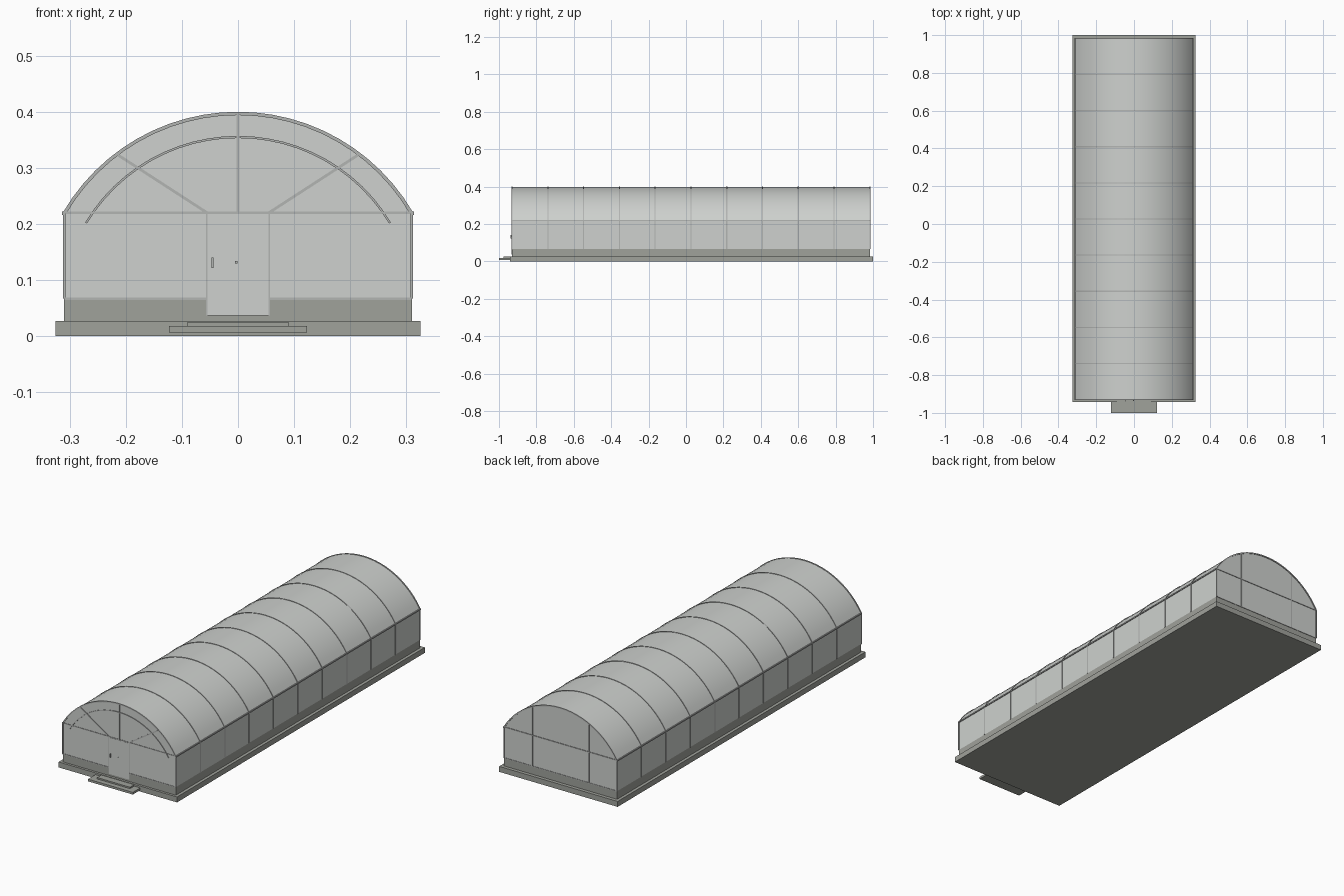
import bpy, bmesh, math
from mathutils import Vector

cube = bpy.data.objects.get("Cube")
if cube:
    bpy.data.objects.remove(cube, do_unlink=True)


def material(name, rgb):
    m = bpy.data.materials.new(name)
    m.use_nodes = True
    m.diffuse_color = (*rgb, 1)
    m.node_tree.nodes["Principled BSDF"].inputs["Base Color"].default_value = (*rgb, 1)
    return m


PANEL = material("pale grey panel", (0.62, 0.64, 0.62))
FRAME = material("grey metal frame", (0.45, 0.46, 0.45))
STONE = material("grey concrete", (0.35, 0.36, 0.33))

HALF, EAVE, TOP, CURB = 0.31, 0.22, 0.398, 0.067
FRONT, BACK, BAYS = -0.93, 0.983, 10
RISE = TOP - EAVE
RADIUS = (HALF ** 2 + RISE ** 2) / (2 * RISE)
CENTRE = TOP - RADIUS
SPREAD = math.asin(HALF / RADIUS)


def finish(name, bm, mat, smooth=False):
    bmesh.ops.recalc_face_normals(bm, faces=bm.faces)
    mesh = bpy.data.meshes.new(name)
    bm.to_mesh(mesh)
    bm.free()
    mesh.materials.append(mat)
    ob = bpy.data.objects.new(name, mesh)
    bpy.context.collection.objects.link(ob)
    if smooth:
        bpy.ops.object.select_all(action='DESELECT')
        ob.select_set(True)
        bpy.context.view_layer.objects.active = ob
        bpy.ops.object.shade_smooth_by_angle(angle=math.radians(30))
    return ob


def box(name, x, y, z, mat):
    """Box from (min, max) ranges on each axis."""
    bm = bmesh.new()
    bmesh.ops.create_cube(bm, size=1)
    for v in bm.verts:
        v.co = [r[0] if c < 0 else r[1] for c, r in zip(v.co, (x, y, z))]
    return finish(name, bm, mat)


def arc(radius, spread, steps=24):
    """Points (x, z) along an arch, from -x to +x."""
    angles = [spread * (2 * i / steps - 1) for i in range(steps + 1)]
    return [(radius * math.sin(a), CENTRE + radius * math.cos(a)) for a in angles]


def arch(name, inner, outer, spread, y, mat):
    """Solid arched band between two radii, running along y."""
    outline = arc(outer, spread) + arc(inner, spread)[::-1]
    bm = bmesh.new()
    n = len(outline)
    rows = [[bm.verts.new((px, yy, pz)) for px, pz in outline] for yy in y]
    for i in range(n):
        j = (i + 1) % n
        bm.faces.new((rows[0][i], rows[0][j], rows[1][j], rows[1][i]))
    for row in rows:
        for i in range(n // 2 - 1):
            bm.faces.new((row[i], row[i + 1], row[n - 2 - i], row[n - 1 - i]))
    return finish(name, bm, mat, smooth=True)


def bar(name, a, b, width, mat):
    """Square bar between two points in the xz plane of a gable."""
    a, b = Vector(a), Vector(b)
    bm = bmesh.new()
    bmesh.ops.create_cube(bm, size=1)
    bmesh.ops.scale(bm, vec=(width, width, (b - a).length), verts=bm.verts)
    bmesh.ops.rotate(bm, matrix=(b - a).to_track_quat('Z', 'Y').to_matrix(), verts=bm.verts)
    bmesh.ops.translate(bm, vec=(a + b) / 2, verts=bm.verts)
    return finish(name, bm, mat)


# Foundation, curb and entrance steps
box("foundation_slab", (-0.325, 0.325), (-0.942, 1.0), (0, 0.027), STONE)
box("curb", (-HALF, HALF), (FRONT, BACK), (0.027, CURB), STONE)
box("lower_step", (-0.123, 0.123), (-1.0, -0.94), (0.007, 0.018), STONE)
box("upper_step", (-0.09, 0.09), (-0.975, -0.94), (0.018, 0.025), STONE)

# Side walls and arched roof skin
for side, s in (("left", 1), ("right", -1)):
    box(side + "_wall", sorted((s * HALF, s * (HALF - 0.004))), (FRONT, BACK), (CURB, EAVE), PANEL)
    box(side + "_eave_rail", sorted((s * (HALF - 0.002), s * (HALF + 0.004))),
        (FRONT - 0.002, BACK + 0.002), (EAVE - 0.004, EAVE + 0.002), FRAME)
arch("roof", RADIUS - 0.003, RADIUS, SPREAD, (FRONT, BACK), PANEL)

# End walls: a flat panel under each arch
for end, y in (("front", FRONT), ("back", BACK)):
    bm = bmesh.new()
    outline = [(-HALF, CURB)] + arc(RADIUS - 0.001, SPREAD) + [(HALF, CURB)]
    bm.faces.new([bm.verts.new((px, y, pz)) for px, pz in outline])
    finish(end + "_end_wall", bm, PANEL)

# Ribs over the roof with posts down the side walls
for i in range(BAYS + 1):
    y = FRONT + (BACK - FRONT) * i / BAYS
    span = (y - 0.003, y + 0.003)
    arch(f"roof_rib_{i}", RADIUS - 0.004, RADIUS + 0.002, SPREAD, span, FRAME)
    for side, s in (("left", 1), ("right", -1)):
        box(f"{side}_post_{i}", sorted((s * (HALF - 0.003), s * (HALF + 0.002))),
            span, (CURB, EAVE), FRAME)

# Front gable framing
arch("front_inner_arch", 0.314, 0.318, 1.03, (FRONT - 0.003, FRONT + 0.003), FRAME)
bar("front_gable_post", (0, FRONT, EAVE), (0, FRONT, TOP), 0.005, FRAME)
bar("front_rail", (-HALF, FRONT, EAVE), (HALF, FRONT, EAVE), 0.004, FRAME)
for side, s in (("left", 1), ("right", -1)):
    bar(side + "_gable_brace", (s * 0.055, FRONT, EAVE), (s * 0.217, FRONT, 0.325), 0.005, FRAME)
    bar(side + "_door_jamb", (s * 0.055, FRONT, 0.037), (s * 0.055, FRONT, EAVE), 0.004, FRAME)
    bar(side + "_sill", (s * 0.055, FRONT, CURB), (s * HALF, FRONT, CURB), 0.004, FRAME)

# Door with handle
box("door", (-0.054, 0.054), (FRONT - 0.003, FRONT + 0.002), (0.037, EAVE - 0.002), PANEL)
box("door_handle", (-0.047, -0.044), (FRONT - 0.009, FRONT - 0.003), (0.122, 0.14), FRAME)
box("door_latch", (-0.005, -0.001), (FRONT - 0.006, FRONT - 0.003), (0.13, 0.134), FRAME)

# Back gable framing
bar("back_rail", (-HALF, BACK, EAVE), (HALF, BACK, EAVE), 0.005, FRAME)
bar("back_sill", (-HALF, BACK, CURB), (HALF, BACK, CURB), 0.004, FRAME)
for side, s in (("left", 1), ("right", -1)):
    top = CENTRE + math.sqrt(RADIUS ** 2 - 0.155 ** 2)
    bar(side + "_back_post", (s * 0.155, BACK, CURB), (s * 0.155, BACK, top), 0.005, FRAME)
